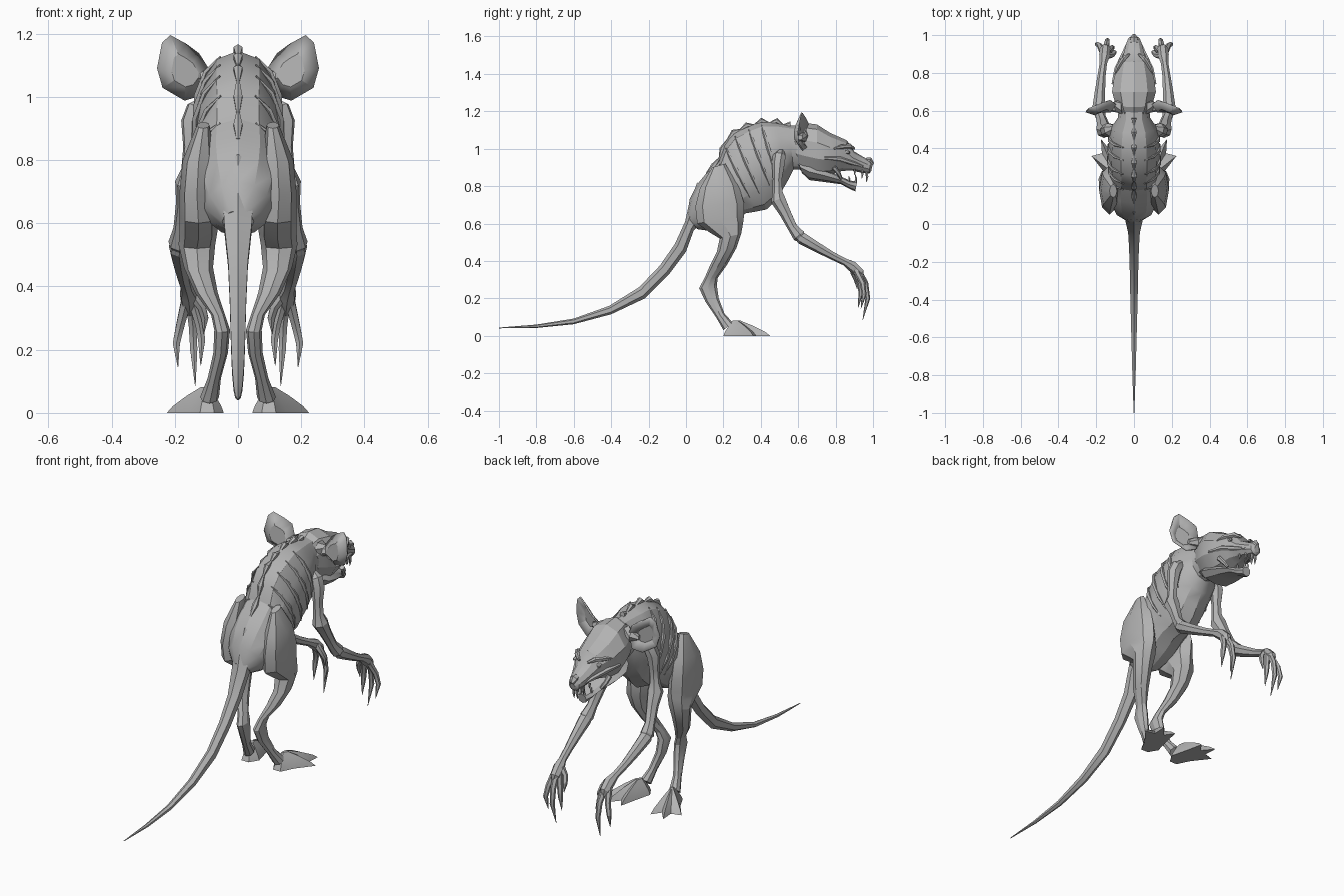
import bpy, bmesh, math
from mathutils import Vector

grey = bpy.data.materials.new("grey_hide")
grey.diffuse_color = (0.45, 0.45, 0.45, 1)


def finish(name, bm, mirror=False, angle=25):
    bmesh.ops.recalc_face_normals(bm, faces=bm.faces)
    me = bpy.data.meshes.new(name)
    bm.to_mesh(me)
    bm.free()
    me.materials.append(grey)
    ob = bpy.data.objects.new(name, me)
    bpy.context.collection.objects.link(ob)
    bpy.ops.object.select_all(action='DESELECT')
    ob.select_set(True)
    bpy.context.view_layer.objects.active = ob
    bpy.ops.object.shade_smooth_by_angle(angle=math.radians(angle))
    if mirror:
        ob.modifiers.new("mirror", 'MIRROR').use_mirror_merge = False
    return ob


def skin(rings):
    """Bridge rings of points and cap both ends."""
    bm = bmesh.new()
    vs = [[bm.verts.new(p) for p in r] for r in rings]
    n = len(vs[0])
    for a, b in zip(vs, vs[1:]):
        for i in range(n):
            j = (i + 1) % n
            bm.faces.new((a[i], a[j], b[j], b[i]))
    bm.faces.new(vs[0])
    bm.faces.new(vs[-1])
    return bm


def ring_point(r, a):
    """Point on an oval given by two ends in the side plane, half width, x centre."""
    y1, z1, y2, z2, w = r[:5]
    xc = r[5] if len(r) > 5 else 0
    c = math.cos(a) / 2
    return Vector((xc + w * math.sin(a), (y1 + y2) / 2 + (y1 - y2) * c,
                   (z1 + z2) / 2 + (z1 - z2) * c))


def loft(name, rings, n=10, mirror=False, angle=25):
    pts = [[ring_point(r, i * math.tau / n) for i in range(n)] for r in rings]
    return finish(name, skin(pts), mirror, angle)


def tube(name, pts, n=6, mirror=True):
    """Tapered tube through points (x, y, z, radius)."""
    ps = [Vector(p[:3]) for p in pts]
    rings = []
    for i, p in enumerate(ps):
        d = (ps[min(i + 1, len(ps) - 1)] - ps[max(i - 1, 0)]).normalized()
        u = d.cross(Vector((1, 0, 0))).normalized()
        v = d.cross(u)
        rings.append([p + pts[i][3] * (u * math.cos(k * math.tau / n) +
                                       v * math.sin(k * math.tau / n)) for k in range(n)])
    return finish(name, skin(rings), mirror)


# Torso: rump to neck
body = [(0.005, .64, .06, .57, .05), (.02, .73, .13, .56, .105), (.06, .81, .19, .58, .13),
        (.11, .87, .25, .61, .14), (.175, .93, .32, .655, .135), (.205, 1.02, .38, .665, .13),
        (.255, 1.085, .43, .675, .137), (.33, 1.12, .48, .72, .135), (.40, 1.145, .51, .77, .132),
        (.48, 1.14, .545, .83, .12), (.55, 1.125, .575, .89, .085), (.63, 1.12, .63, .89, .08)]
loft("torso", body, 12)

# Bumpy spine ridge
ridge = [(.11, .865), (.15, .91), (.18, .95), (.195, 1.0), (.225, 1.05), (.255, 1.088), (.29, 1.10),
         (.325, 1.125), (.365, 1.125), (.405, 1.15), (.445, 1.135), (.485, 1.148), (.52, 1.125), (.56, 1.13)]
tube("spine", [(0, y, z, .006 if i % 2 == 0 else .016) for i, (y, z) in enumerate(ridge)], 6, False)

# Rib folds that follow the torso
for k in range(4, 9):
    arc = [ring_point(body[k], math.radians(a)) for a in (25, 50, 75, 100, 125)]
    tube("rib_fold", [(*p, r) for p, r in zip(arc, (.003, .009, .012, .009, .003))], 5)

# Tail
loft("tail", [(.06, .82, .10, .70, .04), (.015, .70, .09, .62, .055), (-.005, .61, .04, .56, .05),
              (-.06, .49, .0, .45, .036), (-.14, .375, -.09, .33, .03), (-.25, .26, -.22, .20, .026),
              (-.41, .16, -.40, .115, .022), (-.60, .092, -.60, .062, .016),
              (-.80, .06, -.80, .042, .01), (-1, .044, -1, .040, .002)], 6)

# Head with upper jaw, and lower jaw
loft("head", [(.55, 1.10, .57, .92, .07), (.62, 1.14, .63, .87, .10), (.70, 1.13, .70, .85, .122),
              (.77, 1.085, .77, .86, .112), (.86, 1.045, .83, .88, .088), (.90, .985, .88, .885, .06),
              (.95, .955, .945, .87, .046), (.985, .935, .98, .868, .032),
              (.998, .915, .99, .88, .015)], 10)
loft("lower_jaw", [(.60, .93, .62, .87, .075), (.66, .92, .66, .832, .098), (.74, .89, .74, .822, .09),
                   (.82, .855, .83, .81, .062), (.875, .83, .875, .785, .04),
                   (.915, .825, .905, .772, .026)], 8)

# Face: nose, brow, eye, cheek and teeth
tube("nose", [(0, .96, .935, .02), (0, .98, .93, .024), (0, 1.0, .915, .01)], 6, False)
tube("brow", [(.025, .90, 1.0, .006), (.055, .875, 1.015, .014), (.085, .83, 1.01, .012), (.10, .79, 1.0, .004)])
tube("eye", [(.058, .845, .985, .006), (.07, .86, .983, .015), (.078, .875, .98, .006)])
tube("cheek", [(.112, .74, .95, .008), (.092, .82, .945, .014), (.055, .90, .92, .012), (.04, .95, .905, .004)])
tube("lip_corner", [(.085, .79, .90, .014), (.078, .815, .87, .012), (.06, .83, .84, .008)])
for name, x, y, z0, z1, r in (("upper_incisor", .01, .965, .88, .82, .009),
                              ("upper_fang", .03, .94, .885, .84, .007),
                              ("upper_side_tooth", .04, .90, .89, .86, .007),
                              ("lower_incisor", .01, .905, .815, .865, .007),
                              ("lower_side_tooth", .03, .87, .825, .855, .006)):
    tube(name, [(x, y, z0, r), (x, y + .004, (z0 + z1) / 2, r * .8), (x, y, z1, .001)], 5)

# Cupped ears
rim = [(.09, .63, 1.08), (.125, .655, 1.135), (.165, .64, 1.165), (.215, .62, 1.193), (.24, .61, 1.17),
       (.255, .595, 1.09), (.238, .60, 1.03), (.17, .625, .99), (.12, .645, 1.005), (.09, .62, 1.045)]
bm = bmesh.new()
outer = [bm.verts.new(p) for p in rim]
hub = Vector((.165, .59, 1.075))
inner = [bm.verts.new(hub.lerp(Vector(p), .5) + Vector((0, -.012, 0))) for p in rim]
for i in range(len(rim)):
    j = (i + 1) % len(rim)
    bm.faces.new((outer[i], outer[j], inner[j], inner[i]))
bm.faces.new(inner)
ear = finish("ear", bm, True)
sol = ear.modifiers.new("thickness", 'SOLIDIFY')
sol.thickness, sol.offset = .008, 0
tube("ear_root", [(.06, .62, 1.07, .04), (.10, .62, 1.06, .03), (.14, .61, 1.06, .014)], 6)

# Hind legs: thigh, shin, hock
loft("hind_leg", [(.14, .90, .21, .92, .02, .11), (.075, .79, .28, .81, .05, .125),
                  (.05, .69, .31, .71, .055, .13), (.06, .60, .31, .64, .06, .125),
                  (.13, .55, .305, .60, .06, .125), (.18, .52, .295, .545, .058, .13),
                  (.165, .45, .27, .47, .046, .125), (.13, .38, .22, .38, .036, .10),
                  (.10, .31, .17, .31, .022, .063), (.07, .255, .165, .27, .025, .05),
                  (.105, .18, .175, .20, .023, .055), (.16, .10, .205, .12, .021, .075),
                  (.20, .03, .25, .07, .03, .09)], 8, True)

# Clawed flat feet
sole = [(.045, .25), (.075, .2), (.12, .2), (.155, .27), (.225, .36), (.17, .375), (.175, .45),
        (.125, .39), (.09, .44), (.07, .35)]
apex = Vector((.098, .26, 0))
rings = [[Vector((x, y, 0)) for x, y in sole]]
for t, z in ((.15, .022), (.5, .055), (.85, .082)):
    rings.append([p.lerp(apex, t) + Vector((0, 0, z)) for p in rings[0]])
finish("foot", skin(rings), True)

# Forelegs
tube("upper_arm", [(.10, .51, .99, .015), (.13, .50, .96, .036), (.145, .495, .92, .036), (.148, .49, .84, .026),
                   (.152, .49, .77, .028), (.158, .495, .725, .042), (.165, .53, .66, .032),
                   (.178, .57, .58, .027), (.185, .605, .535, .036), (.185, .63, .51, .02)], 7)
tube("forearm", [(.185, .58, .55, .018), (.186, .62, .522, .034), (.18, .70, .475, .028), (.172, .78, .43, .022),
                 (.162, .85, .395, .02), (.155, .89, .372, .03), (.152, .93, .335, .027),
                 (.152, .94, .31, .012)], 7)

# Clawed fingers
fingers = {"outer_finger": [(.165, .91, .35), (.182, .945, .28), (.195, .952, .22), (.19, .935, .145)],
           "middle_finger": [(.15, .92, .35), (.143, .96, .28), (.14, .972, .20), (.135, .945, .085)],
           "inner_finger": [(.14, .91, .35), (.122, .93, .28), (.115, .935, .23), (.118, .92, .15)],
           "thumb": [(.14, .89, .37), (.115, .895, .335), (.105, .91, .30), (.108, .915, .25)]}
for name, path in fingers.items():
    tube(name, [(*p, r) for p, r in zip(path, (.018, .015, .013, .001))], 6)
